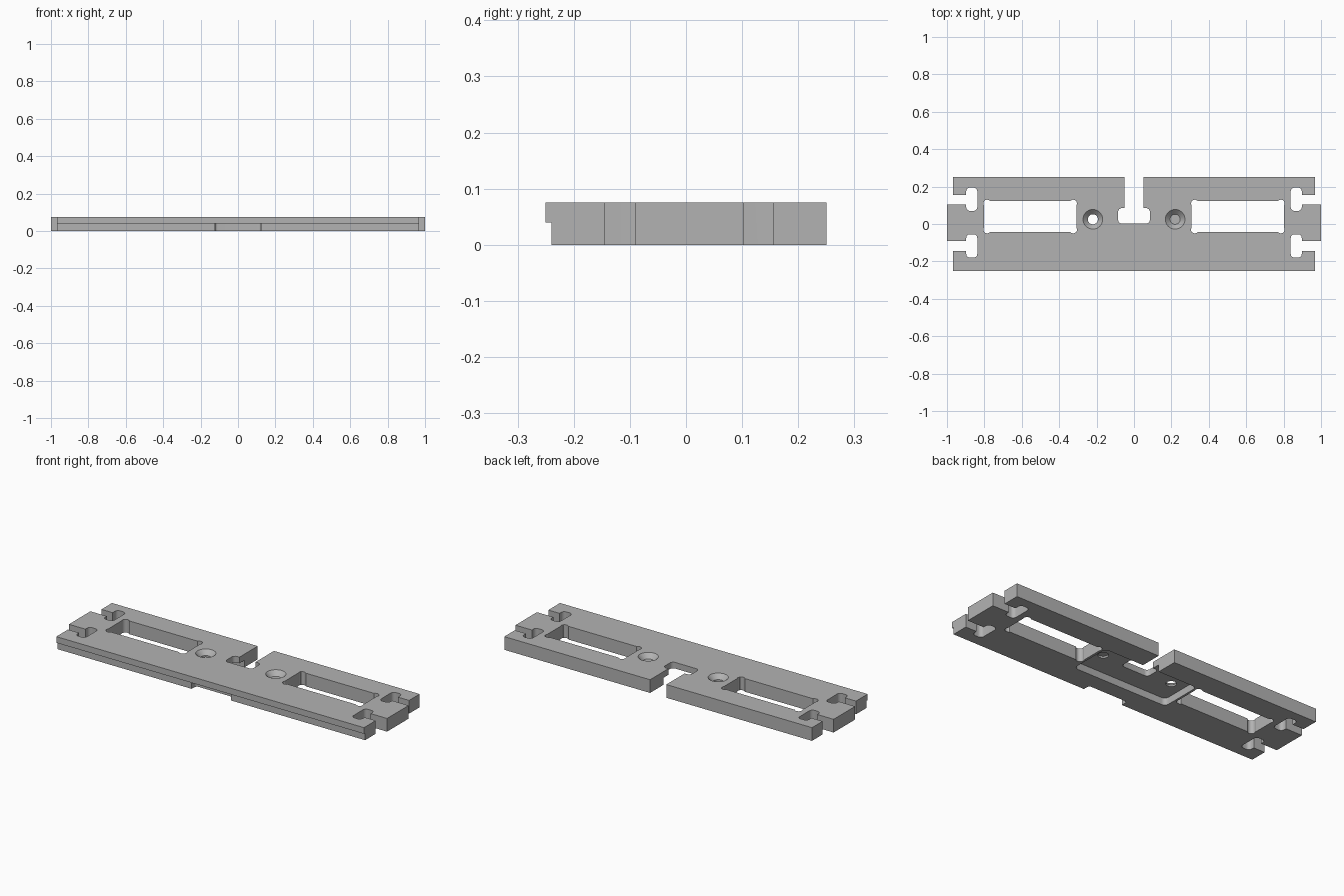
import bpy, math

old = bpy.data.objects.get("Cube")
if old:
    bpy.data.objects.remove(old)

TOP = 0.075    # plate thickness
STEP = 0.04    # height of the front step and the underside pocket

grey = bpy.data.materials.new("plain grey")
grey.use_nodes = True
grey.diffuse_color = (0.45, 0.45, 0.45, 1)
grey.node_tree.nodes["Principled BSDF"].inputs["Base Color"].default_value = grey.diffuse_color


def prism(name, outline, z0, z1, top_scale=None):
    """Extrude a closed outline from z0 to z1."""
    n = len(outline)
    verts = [(x, y, z) for z in (z0, z1) for x, y in outline]
    faces = [tuple(reversed(range(n))), tuple(range(n, 2 * n))]
    faces += [(i, (i + 1) % n, n + (i + 1) % n, n + i) for i in range(n)]
    mesh = bpy.data.meshes.new(name)
    mesh.from_pydata(verts, [], faces)
    mesh.materials.append(grey)
    obj = bpy.data.objects.new(name, mesh)
    bpy.context.collection.objects.link(obj)
    return obj


def rounded(x0, x1, y0, y1, r=0.0, steps=6):
    """Counter-clockwise rectangle with rounded corners."""
    if r == 0:
        return [(x0, y0), (x1, y0), (x1, y1), (x0, y1)]
    corners = [(x1 - r, y1 - r), (x0 + r, y1 - r), (x0 + r, y0 + r), (x1 - r, y0 + r)]
    return [(cx + r * math.cos(a), cy + r * math.sin(a))
            for k, (cx, cy) in enumerate(corners)
            for a in [math.pi / 2 * (k + i / steps) for i in range(steps + 1)]]


def circle(cx, cy, r, n=32):
    return [(cx + r * math.cos(2 * math.pi * i / n), cy + r * math.sin(2 * math.pi * i / n))
            for i in range(n)]


def cut(body, outline, z0=-0.1, z1=0.2):
    apply_cut(body, prism("cutter", outline, z0, z1))


def apply_cut(body, cutter):
    cutter.hide_render = True
    mod = body.modifiers.new("cut", "BOOLEAN")
    mod.operation = "DIFFERENCE"
    mod.solver = "EXACT"
    mod.object = cutter
    bpy.context.view_layer.objects.active = body
    bpy.ops.object.modifier_apply(modifier=mod.name)
    bpy.data.objects.remove(cutter)


# Plate with a longer tongue in the middle of each end
half = [(0.967, -0.25), (0.967, -0.112), (1, -0.09), (1, 0.103), (0.967, 0.13), (0.967, 0.25)]
half = [(0.967, -0.25), (0.967, -0.115), (1, -0.115), (1, 0.13), (0.967, 0.13), (0.967, 0.25)]
plate = prism("mounting_plate", half + [(-x, y) for x, y in reversed(half)], 0, TOP)

# Front step and its shallow central notch
cut(plate, rounded(-1.2, 1.2, -0.4, -0.24), -0.1, STEP)
cut(plate, rounded(-0.123, 0.123, -0.4, -0.2, 0.015), -0.1, STEP)

# Wide pocket on the underside
cut(plate, rounded(-0.295, 0.295, -0.11, 0.13, 0.025), -0.1, STEP)

# T-shaped notch in the back edge
cut(plate, rounded(-0.085, 0.085, 0.003, 0.085, 0.02))
cut(plate, rounded(-0.051, 0.051, 0.05, 0.4))

for s in (-1, 1):
    def sided(a, b, y0, y1, r=0.0):
        return rounded(min(s * a, s * b), max(s * a, s * b), y0, y1, r)

    # Long window with relieved corners
    cut(plate, sided(0.308, 0.802, -0.042, 0.122))
    for cx in (0.325, 0.785):
        for cy in (-0.03, 0.11):
            cut(plate, circle(s * cx, cy, 0.02, 24))

    # Hooked slots at the end
    for y0, y1, m0, m1 in ((0.103, 0.155, 0.07, 0.195), (-0.145, -0.09, -0.18, -0.055)):
        cut(plate, sided(0.87, 1.2, y0, y1))
        cut(plate, sided(0.838, 0.897, m0, m1, 0.02))

    # Countersunk screw hole
    cut(plate, circle(s * 0.22, 0.025, 0.027))
    bpy.ops.mesh.primitive_cone_add(vertices=32, radius1=0.027, radius2=0.053,
                                    depth=0.026, location=(s * 0.22, 0.025, TOP - 0.0125))
    apply_cut(plate, bpy.context.object)

bpy.ops.object.select_all(action="DESELECT")
plate.select_set(True)
bpy.context.view_layer.objects.active = plate
bpy.ops.object.shade_smooth_by_angle(angle=math.radians(30))
